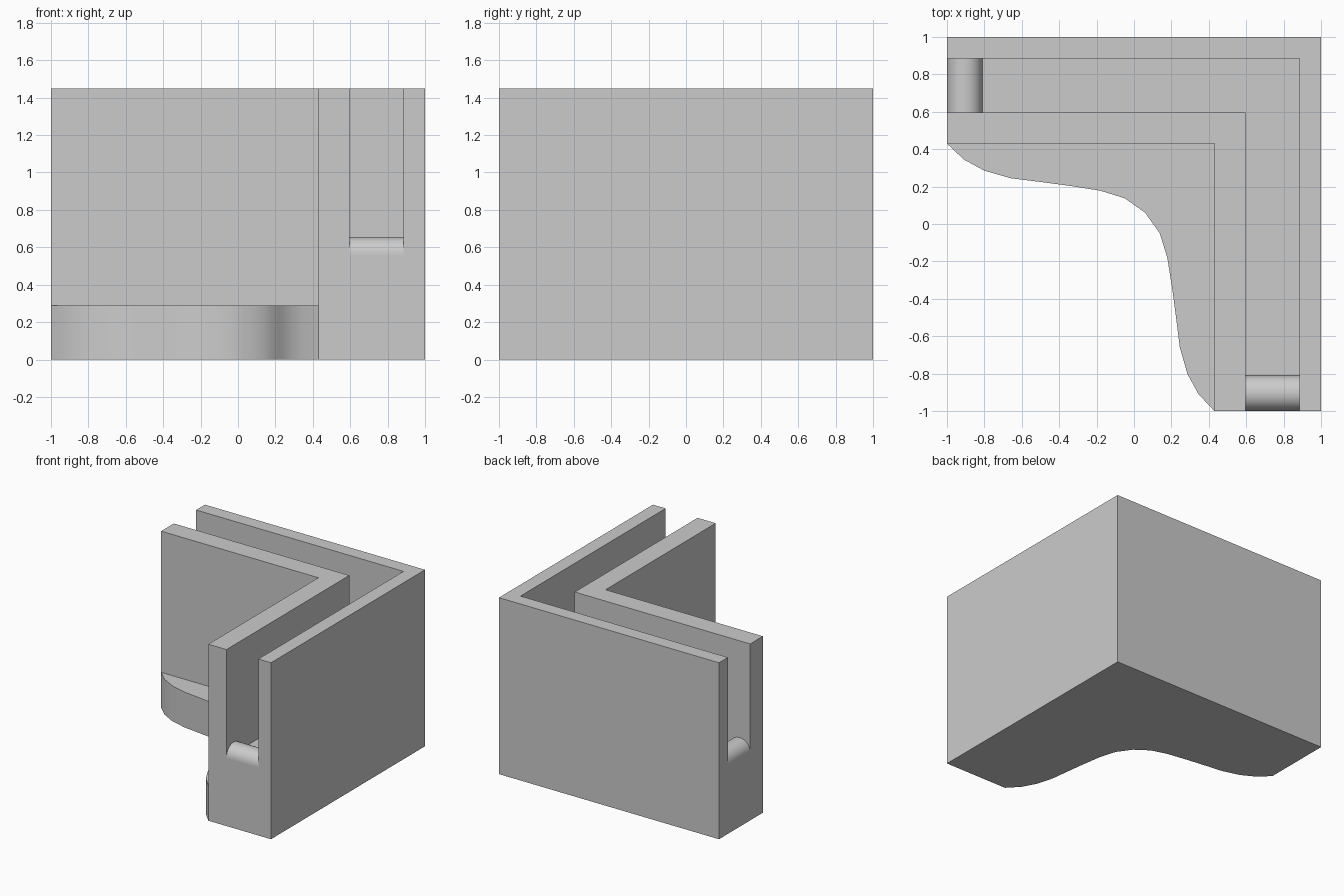
import bpy
import bmesh
import math
from mathutils import Vector

if "Cube" in bpy.data.objects:
    bpy.data.objects.remove(bpy.data.objects["Cube"], do_unlink=True)

# One plain grey for everything
GREY = (0.6, 0.6, 0.6, 1.0)
grey = bpy.data.materials.new("light_grey")
grey.use_nodes = True
grey.diffuse_color = GREY
grey.node_tree.nodes["Principled BSDF"].inputs["Base Color"].default_value = GREY

# Main dimensions
INNER, SLOT_IN, SLOT_OUT, OUTER = 0.43, 0.595, 0.885, 1.0
HEIGHT, FLOOR, FOOT_HEIGHT, RIDGE = 1.45, 0.56, 0.29, 0.095


def loft(name, rings, smooth=False):
    """Skin matching closed rings of points and cap both ends."""
    bm = bmesh.new()
    loops = [[bm.verts.new(p) for p in ring] for ring in rings]
    n = len(loops[0])
    for a, b in zip(loops, loops[1:]):
        for i in range(n):
            j = (i + 1) % n
            bm.faces.new((a[i], a[j], b[j], b[i]))
    bm.faces.new(loops[0][::-1])
    bm.faces.new(loops[-1])
    bmesh.ops.recalc_face_normals(bm, faces=bm.faces)
    mesh = bpy.data.meshes.new(name)
    bm.to_mesh(mesh)
    bm.free()
    mesh.materials.append(grey)
    obj = bpy.data.objects.new(name, mesh)
    bpy.context.collection.objects.link(obj)
    if smooth:
        bpy.ops.object.select_all(action="DESELECT")
        obj.select_set(True)
        bpy.context.view_layer.objects.active = obj
        bpy.ops.object.shade_smooth_by_angle(angle=math.radians(30))
    return obj


# Corner bracket: slotted section swept round a mitred right angle
section = [(INNER, 0), (OUTER, 0), (OUTER, HEIGHT), (SLOT_OUT, HEIGHT),
           (SLOT_OUT, FLOOR), (SLOT_IN, FLOOR), (SLOT_IN, HEIGHT), (INNER, HEIGHT)]
loft("corner_bracket", [
    [Vector((-1, d, z)) for d, z in section],
    [Vector((d, d, z)) for d, z in section],
    [Vector((d, -1, z)) for d, z in section],
])

# Curved foot filling the inside corner, symmetric about the diagonal
half = [(-1, INNER), (-0.91, 0.345), (-0.8, 0.285), (-0.66, 0.245), (-0.5, 0.225),
        (-0.35, 0.205), (-0.18, 0.178), (-0.05, 0.138), (0.06, 0.06)]
outline = half + [(y, x) for x, y in reversed(half[:-1])] + [(INNER, INNER)]
loft("curved_foot", [[Vector((x, y, z)) for x, y in outline]
                     for z in (0, FOOT_HEIGHT)], smooth=True)

# Half-round ridge across each open end of the slot
arc = []
for i in range(25):
    a = math.pi * i / 24
    arc.append((-1 + RIDGE - RIDGE * math.cos(a), FLOOR + RIDGE * math.sin(a)))
loft("left_ridge", [[Vector((d, t, z)) for t, z in arc]
                    for d in (SLOT_IN, SLOT_OUT)], smooth=True)
loft("right_ridge", [[Vector((t, d, z)) for t, z in arc]
                     for d in (SLOT_IN, SLOT_OUT)], smooth=True)
